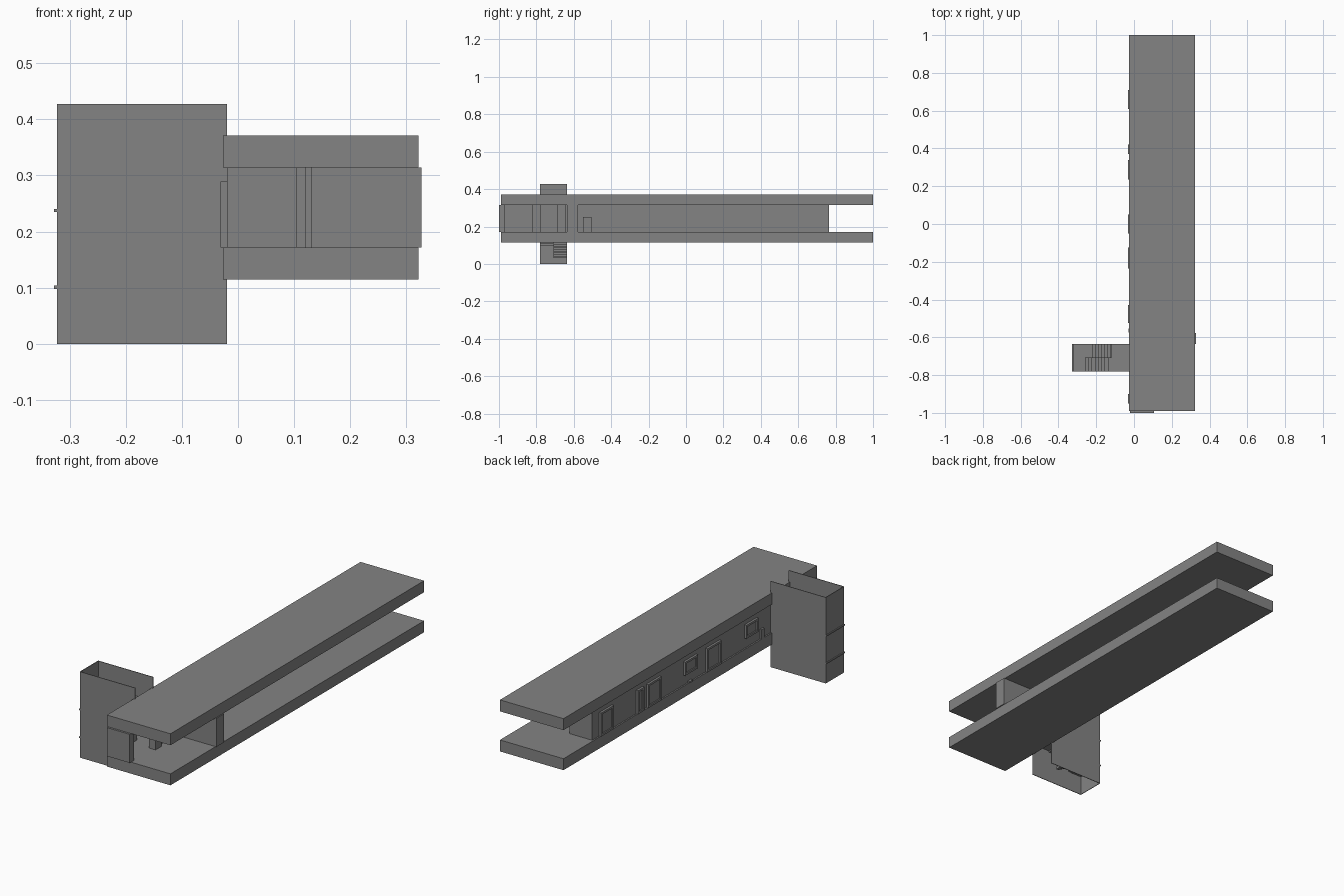
import bpy, bmesh

if "Cube" in bpy.data.objects:
    bpy.data.objects.remove(bpy.data.objects["Cube"], do_unlink=True)

# One concrete grey for everything
grey = bpy.data.materials.new("concrete_grey")
grey.use_nodes = True
COLOUR = (0.23, 0.23, 0.23, 1)
grey.diffuse_color = COLOUR
grey.node_tree.nodes["Principled BSDF"].inputs["Base Color"].default_value = COLOUR


def boxes(name, spans):
    """One object from boxes given as (x0, x1, y0, y1, z0, z1)."""
    bm = bmesh.new()
    for x0, x1, y0, y1, z0, z1 in spans:
        for v in bmesh.ops.create_cube(bm, size=1)["verts"]:
            v.co = (x1 if v.co.x > 0 else x0,
                    y1 if v.co.y > 0 else y0,
                    z1 if v.co.z > 0 else z0)
    mesh = bpy.data.meshes.new(name)
    bm.to_mesh(mesh)
    bm.free()
    mesh.materials.append(grey)
    ob = bpy.data.objects.new(name, mesh)
    bpy.context.collection.objects.link(ob)
    return ob


FLOOR, CEIL = 0.172, 0.314
X0, X1 = -0.027, 0.322        # slab sides
WALL, ROOM = -0.02, 0.105     # outer and gallery side of the rooms
T0, T1 = -0.78, -0.636        # stair tower in y
SKIN = 0.003

# Floor and roof slabs
boxes("floor_slab", [(X0, X1, -0.99, 1.0, 0.115, FLOOR)])
boxes("roof_slab", [(X0, X1, -0.99, 1.0, CEIL, 0.371)])

# Enclosed rooms, cross wall and lobby
boxes("room_block", [(WALL, ROOM, T1, 0.765, FLOOR, CEIL)])
boxes("cross_wall", [(ROOM, 0.327, T1, -0.577, FLOOR, CEIL)])
boxes("front_wall", [(WALL, ROOM, -1.0, -0.968, FLOOR, CEIL)])
boxes("lobby_side_wall", [(WALL, WALL + 0.012, -0.968, T0, FLOOR, CEIL)])
boxes("lobby_screen", [(ROOM - 0.012, ROOM, -0.82, T1, FLOOR, CEIL)])
boxes("lobby_posts", [(ROOM - 0.02, 0.121, -0.82, -0.775, FLOOR, CEIL),
                      (ROOM - 0.02, 0.132, -0.69, -0.645, FLOOR, CEIL)])
boxes("gallery_cabinet", [(ROOM, 0.139, -0.55, -0.505, FLOOR, 0.25)])
boxes("gallery_lamp", [(ROOM, ROOM + 0.008, 0.6, 0.7, 0.303, 0.307)])


# Framed openings along the outer wall
def framed(name, y0, y1, z0, z1=0.289, w=0.01):
    out, inn = -0.031, WALL + 0.002
    boxes(name + "_frame", [
        (out, inn, y0, y0 + w, z0, z1), (out, inn, y1 - w, y1, z0, z1),
        (out, inn, y0 + w, y1 - w, z1 - w, z1), (out, inn, y0 + w, y1 - w, z0, z0 + w)])
    boxes(name + "_panel", [(WALL - 0.005, inn, y0 + w, y1 - w, z0 + w, z1 - w)])


for i, (y0, y1) in enumerate([(0.61, 0.71), (0.37, 0.42), (0.235, 0.34),
                              (-0.235, -0.125), (-0.95, -0.9)]):
    framed(f"door_{i + 1}", y0, y1, FLOOR)
for i, (y0, y1) in enumerate([(-0.05, 0.05), (-0.525, -0.43)]):
    framed(f"window_{i + 1}", y0, y1, 0.222)
boxes("wall_vent", [(-0.029, WALL, -0.575, -0.553, FLOOR, 0.22)])
boxes("wall_step", [(-0.031, WALL, -0.01, 0.015, FLOOR, FLOOR + 0.008)])

# Stair tower: three thin walls, open at top, bottom and towards the building
TX, TOP = -0.323, 0.427
boxes("stair_tower", [
    (TX, WALL, T0, T0 + SKIN, 0, TOP),
    (TX, WALL, T1 - SKIN, T1, 0, TOP),
    (TX, TX + SKIN, T0 + SKIN, T1 - SKIN, 0, TOP)])


# Stair flights: eight thin treads with risers
def flight(name, x_start, x_end, z, y0, y1, n=8, rise=0.0086):
    step = (x_end - x_start) / n
    parts = []
    for i in range(n):
        a, b = sorted((x_start + i * step, x_start + (i + 1) * step))
        parts.append((a, b, y0, y1, z + (i - 0.4) * rise, z + (i + 1) * rise))
    boxes(name, parts)


MID = (T0 + T1) / 2
for k in range(2):
    z = 0.035 + 0.137 * k
    flight(f"flight_out_{k + 1}", -0.11, -0.232, z, MID, T1 - SKIN)
    flight(f"flight_back_{k + 1}", -0.26, -0.12, z + 0.068, T0 + SKIN, MID)
    lz = z + 0.0655
    boxes(f"half_landing_{k + 1}", [
        (-0.328, -0.26, T0, T1, lz - 0.003, lz + 0.003),
        (-0.26, -0.232, MID, T1 - SKIN, lz - 0.003, lz + 0.003)])
    boxes(f"floor_landing_{k + 1}", [
        (-0.12, WALL, T0 + SKIN, T1 - SKIN, z + 0.131, z + 0.137)])
